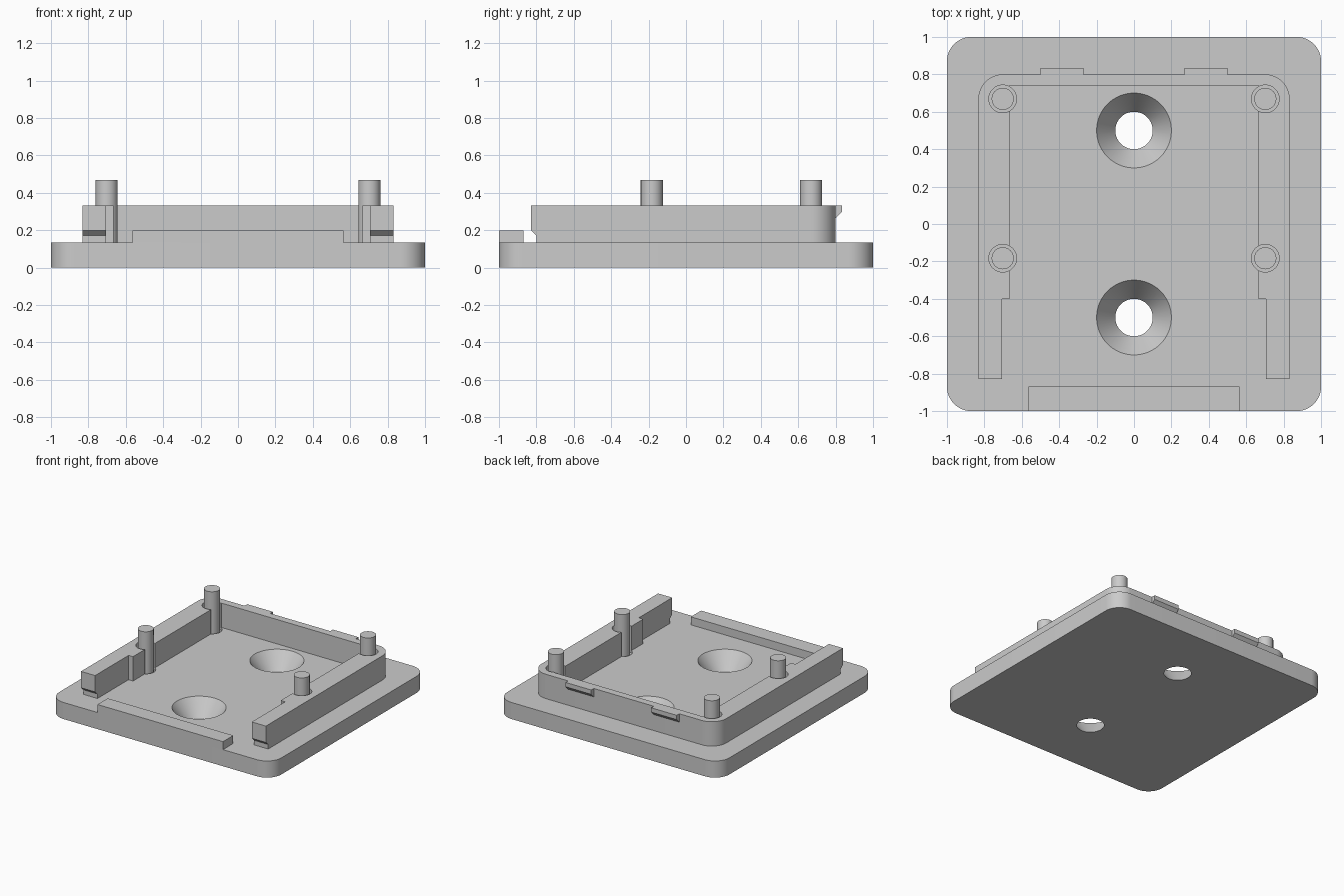
import bpy, bmesh, math
from mathutils import Matrix

cube = bpy.data.objects.get("Cube")
if cube:
    bpy.data.objects.remove(cube, do_unlink=True)

grey = bpy.data.materials.new("light grey")
grey.use_nodes = True
grey.diffuse_color = (0.6, 0.6, 0.6, 1)
grey.node_tree.nodes["Principled BSDF"].inputs["Base Color"].default_value = (0.6, 0.6, 0.6, 1)

BASE_TOP, WALL_TOP, PIN_TOP = 0.135, 0.333, 0.47


def finish(name, bm):
    bmesh.ops.recalc_face_normals(bm, faces=bm.faces)
    mesh = bpy.data.meshes.new(name)
    bm.to_mesh(mesh)
    bm.free()
    mesh.materials.append(grey)
    obj = bpy.data.objects.new(name, mesh)
    bpy.context.collection.objects.link(obj)
    return obj


def prism(name, points, low, high, along_x=False):
    """Extrude an outline upwards, or a (y, z) outline along x."""
    bm = bmesh.new()
    place = (lambda p: (low, *p)) if along_x else (lambda p: (*p, low))
    face = bm.faces.new([bm.verts.new(place(p)) for p in points])
    new = bmesh.ops.extrude_face_region(bm, geom=[face])["geom"]
    step = (high - low, 0, 0) if along_x else (0, 0, high - low)
    bmesh.ops.translate(bm, vec=step, verts=[v for v in new if isinstance(v, bmesh.types.BMVert)])
    # The starting face stays behind as the closing cap
    if not face.is_valid:
        bmesh.ops.holes_fill(bm, edges=bm.edges)
    return finish(name, bm)


def cylinder(name, x, y, low, high, r_low, r_high=None, sides=48):
    bm = bmesh.new()
    bmesh.ops.create_cone(bm, cap_ends=True, segments=sides, radius1=r_low,
                          radius2=r_high or r_low, depth=high - low,
                          matrix=Matrix.Translation((x, y, (low + high) / 2)))
    return finish(name, bm)


def arc(cx, cy, radius, start, steps=12):
    """Quarter circle, anticlockwise from the start angle."""
    return [(cx + radius * math.cos(a), cy + radius * math.sin(a))
            for a in (math.radians(start + 90 * i / steps) for i in range(steps + 1))]


def activate(obj):
    bpy.ops.object.select_all(action="DESELECT")
    obj.select_set(True)
    bpy.context.view_layer.objects.active = obj


def cut(obj, cutters):
    activate(obj)
    for cutter in cutters:
        cutter.hide_render = True
        mod = obj.modifiers.new("cut", "BOOLEAN")
        mod.operation, mod.solver, mod.object = "DIFFERENCE", "EXACT", cutter
        bpy.ops.object.modifier_apply(modifier=mod.name)
        bpy.data.objects.remove(cutter, do_unlink=True)


def smooth(obj):
    activate(obj)
    bpy.ops.object.shade_smooth_by_angle(angle=math.radians(30))


pins = [(side * 0.702, y) for side in (-1, 1) for y in (-0.183, 0.669)]

# Rounded base plate with two conical screw holes and pin recesses
c, r = 0.87, 0.13
base = prism("base_plate", arc(c, c, r, 0) + arc(-c, c, r, 90)
             + arc(-c, -c, r, 180) + arc(c, -c, r, 270), 0, BASE_TOP)
cutters = []
for y in (-0.5, 0.5):
    # Cone widens from 0.1 at the underside to 0.2 at the top, and runs past both
    cutters.append(cylinder("countersink", 0, y, -BASE_TOP / 2, BASE_TOP * 1.5,
                            0.05, 0.25, sides=64))
for x, y in pins:
    cutters.append(cylinder("pin_recess", x, y, BASE_TOP - 0.02, 0.2, 0.074))
cut(base, cutters)
smooth(base)

# U-shaped wall, thinner towards its open front
left_inside = [(0.705, -0.83), (0.705, -0.4), (0.665, -0.4), (0.665, 0.74)]
right_inside = [(-x, y) for x, y in left_inside]
outline = ([(0.832, -0.83)] + arc(0.702, 0.67, 0.13, 0) + arc(-0.702, 0.67, 0.13, 90)
           + [(-0.832, -0.83)] + right_inside + left_inside[::-1])
wall = prism("surround_wall", outline, BASE_TOP, WALL_TOP)
cutters = [cylinder("pin_clearance", x, y, 0.1, 0.4, 0.074) for x, y in pins]
# Undercut at the foot of both wall ends
cutters.append(prism("undercut", [(-0.9, 0.1), (-0.8, 0.1), (-0.8, 0.172),
                                  (-0.83, 0.2), (-0.9, 0.2)], -0.95, 0.95, True))
cut(wall, cutters)
smooth(wall)

# Locating pins
for i, (x, y) in enumerate(pins):
    smooth(cylinder(f"locating_pin_{i + 1}", x, y, BASE_TOP - 0.02, PIN_TOP, 0.059))

# Snap tabs on the back of the wall
for name, x in (("right_snap_tab", -0.5), ("left_snap_tab", 0.27)):
    prism(name, [(0.8, 0.265), (0.833, 0.298), (0.833, WALL_TOP), (0.8, WALL_TOP)],
          x, x + 0.23, True)

# Raised strip along the front edge
prism("front_strip", [(-0.565, -1), (0.565, -1), (0.565, -0.868), (-0.565, -0.868)],
      BASE_TOP, 0.2)
